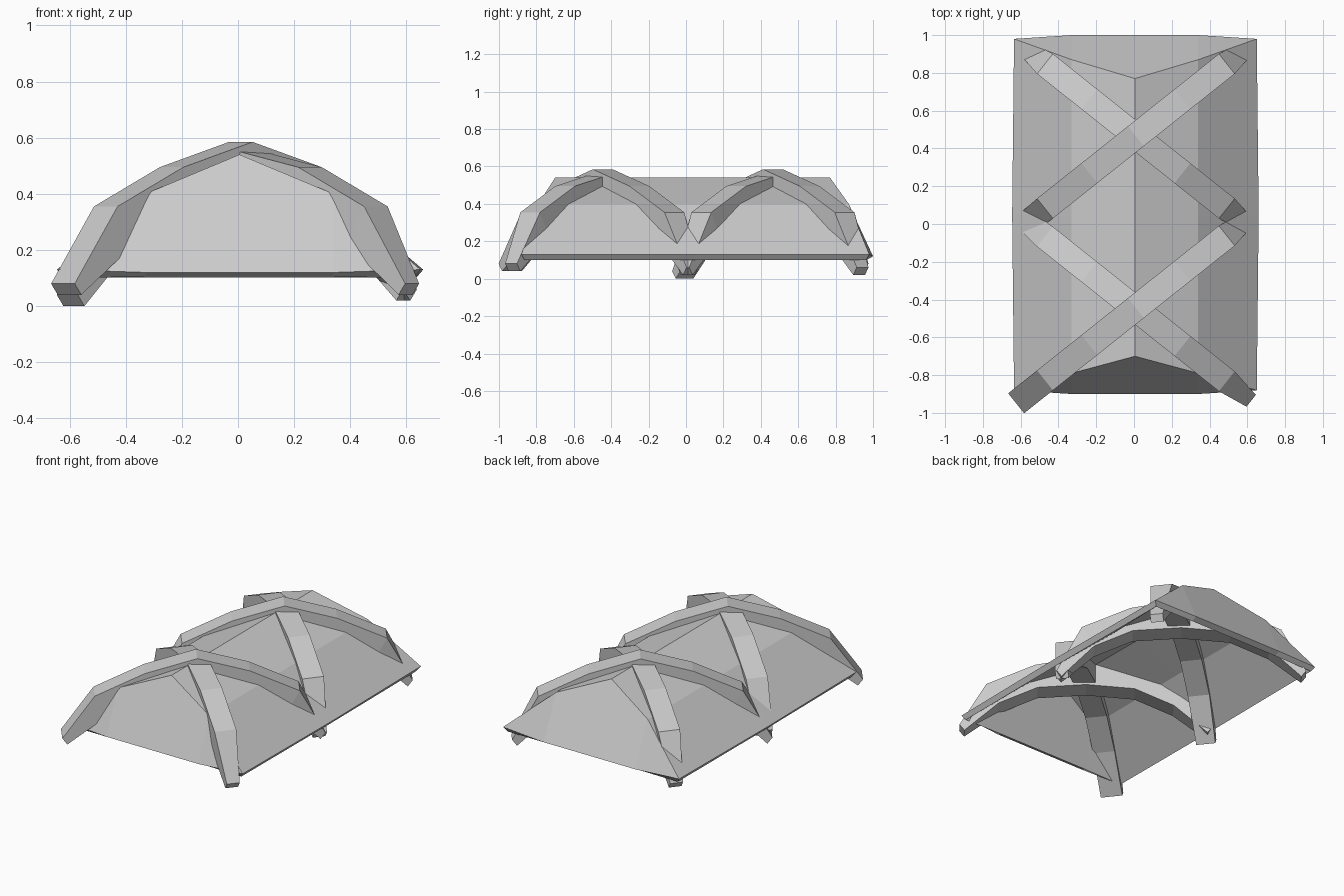
import bpy, bmesh, math
from mathutils import Vector

if "Cube" in bpy.data.objects:
    bpy.data.objects.remove(bpy.data.objects["Cube"])


def finish(name, bm, outward_face):
    bmesh.ops.recalc_face_normals(bm, faces=bm.faces[:])
    bm.normal_update()
    if outward_face.normal.z < 0:
        bmesh.ops.reverse_faces(bm, faces=bm.faces[:])
    me = bpy.data.meshes.new(name)
    bm.to_mesh(me)
    bm.free()
    ob = bpy.data.objects.new(name, me)
    bpy.context.collection.objects.link(ob)
    return ob


# Canopy shell: faceted roof, sloping ends, open underneath
bm = bmesh.new()


def section(edge_y, knee_y, ridge_y, bow=0.0):
    pts = [(-0.635 - bow, edge_y, 0.13), (-0.33, knee_y, 0.40), (0.005, ridge_y, 0.54),
           (0.34, knee_y, 0.40), (0.65 + bow, edge_y, 0.13)]
    return [bm.verts.new(p) for p in pts]


rings = [section(-0.88, -0.79, -0.70), section(0.05, 0.04, 0.04, 0.01),
         section(0.98, 0.87, 0.77)]
roof = None
for a, b in zip(rings, rings[1:]):
    for i in range(4):
        f = bm.faces.new((a[i], a[i + 1], b[i + 1], b[i]))
        roof = roof or f
for ring, y in ((rings[0], -0.90), (rings[2], 1.0)):
    l = bm.verts.new((-0.33, y, 0.12))
    r = bm.verts.new((0.34, y, 0.12))
    bm.faces.new((ring[0], l, ring[1]))
    bm.faces.new((l, r, ring[3], ring[2], ring[1]))
    bm.faces.new((r, ring[4], ring[3]))
shell = finish("canopy_shell", bm, roof)
mod = shell.modifiers.new("thickness", 'SOLIDIFY')
mod.thickness = 0.04
mod.offset = -1


# Arched ribs: deep in the middle, slim at the feet.
# Each foot is (reach along the rib, bottom height, half width).
def rib(name, centre_y, angle, drop, left, right):
    outer = [(-left[0], left[1] + 0.04), (-0.615, 0.355), (-0.315, 0.495),
             (0, 0.585 - drop), (0.315, 0.495), (0.615, 0.355),
             (right[0], right[1] + 0.04)]
    inner = [(-left[0] + 0.03, left[1]), (-0.54, 0.22), (-0.30, 0.335),
             (0, 0.385 - drop), (0.30, 0.335), (0.54, 0.22),
             (right[0] - 0.03, right[1])]
    widths = [left[2]] + [0.0675] * 5 + [right[2]]
    d = Vector((math.cos(angle), math.sin(angle), 0))
    side = Vector((-d.y, d.x, 0))
    bm = bmesh.new()
    loops = []
    for (so, zo), (si, zi), w in zip(outer, inner, widths):
        o = Vector((0.01, centre_y, zo)) + d * so
        k = Vector((0.01, centre_y, zi)) + d * si
        n = side * w
        loops.append([bm.verts.new(p) for p in (o + n, o - n, k - n, k + n)])
    top = None
    for a, b in zip(loops, loops[1:]):
        for j in range(4):
            f = bm.faces.new((a[j], a[(j + 1) % 4], b[(j + 1) % 4], b[j]))
            top = top or f
    bm.faces.new(loops[0])
    bm.faces.new(loops[-1])
    finish(name, bm, top)


# Two crossing pairs
A = math.radians(38.5)
rib("front_rib_upper", -0.445, A, 0, (0.81, 0.04, 0.0675), (0.77, 0.02, 0.04))
rib("front_rib_lower", -0.45, -A, 0.025, (0.78, 0.04, 0.05), (0.78, 0.04, 0.04))
rib("back_rib_upper", 0.465, A, 0, (0.79, 0.0, 0.06), (0.77, 0.02, 0.04))
rib("back_rib_lower", 0.465, -A, 0.025, (0.77, 0.04, 0.04), (0.77, 0.02, 0.04))
